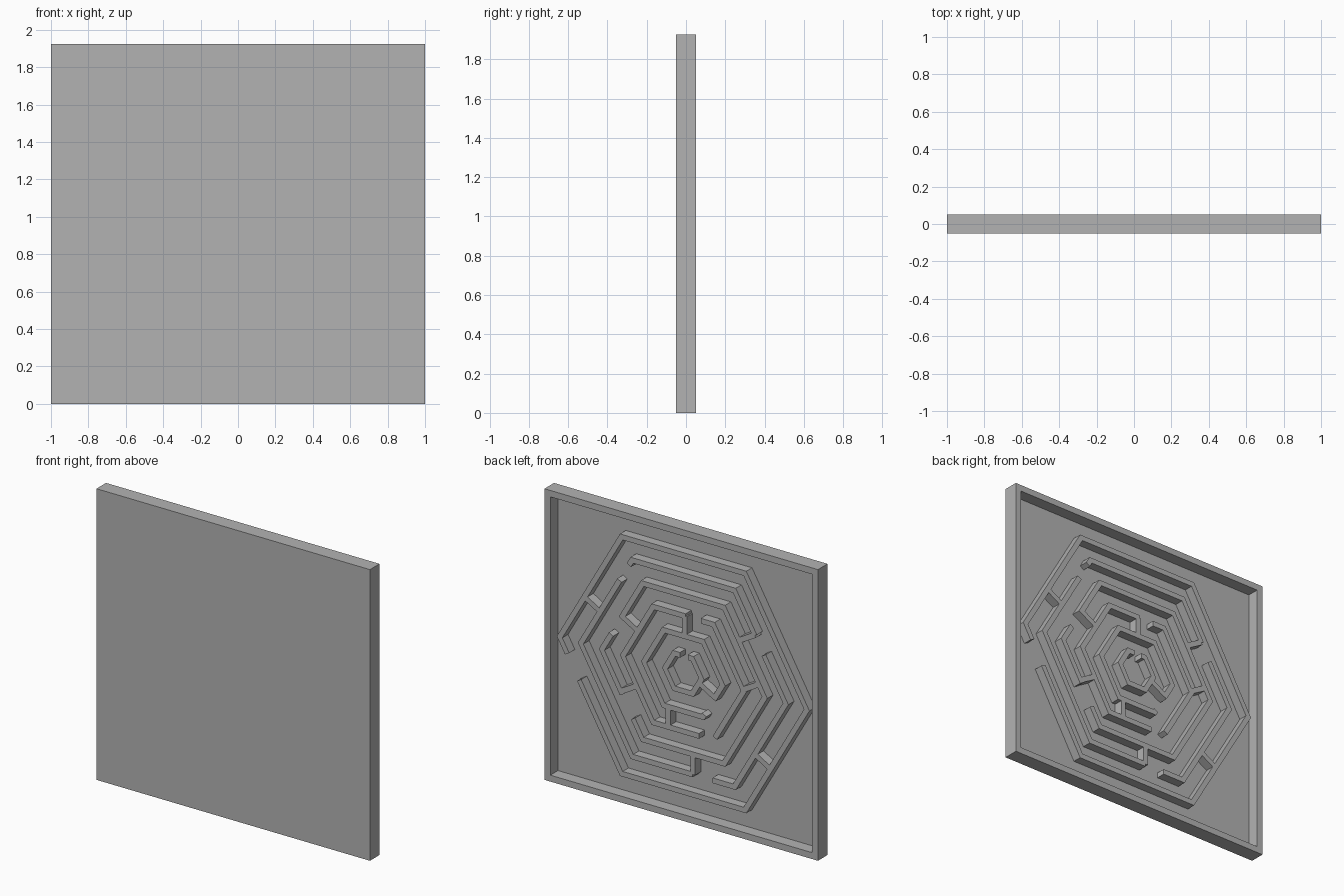
import bpy, bmesh
from math import cos, sin, pi, floor, ceil
from mathutils import Vector

if "Cube" in bpy.data.objects:
    bpy.data.objects.remove(bpy.data.objects["Cube"], do_unlink=True)

W, H, D = 2.0, 1.925, 0.10      # board size
RIM, FLOOR, TOP = 0.06, -0.03, 0.03
STEP, THICK = 0.154, 0.035      # ring spacing and wall thickness
CZ = H / 2
INSET = THICK / cos(pi / 6)     # wall thickness measured at a corner

grey = bpy.data.materials.new("grey_plastic")
grey.use_nodes = True
grey.diffuse_color = (0.45, 0.45, 0.45, 1)
grey.node_tree.nodes["Principled BSDF"].inputs["Base Color"].default_value = (0.45, 0.45, 0.45, 1)


def finish(bm, name):
    bmesh.ops.recalc_face_normals(bm, faces=bm.faces)
    mesh = bpy.data.meshes.new(name)
    bm.to_mesh(mesh)
    bm.free()
    mesh.materials.append(grey)
    obj = bpy.data.objects.new(name, mesh)
    bpy.context.collection.objects.link(obj)
    return obj


def wall(name, outline):
    """Extrude a flat (x, z) outline into a wall standing on the board floor."""
    bm = bmesh.new()
    face = bm.faces.new([bm.verts.new((p.x, FLOOR - 0.01, CZ + p.y)) for p in outline])
    up = bmesh.ops.extrude_face_region(bm, geom=[face])["geom"]
    bmesh.ops.translate(bm, vec=(0, TOP - FLOOR + 0.01, 0),
                        verts=[v for v in up if isinstance(v, bmesh.types.BMVert)])
    finish(bm, name)


def corner(k, r):
    return Vector((cos(k * pi / 3), sin(k * pi / 3))) * r


def on_side(side, f, r):
    return corner(side, r).lerp(corner(side + 1, r), f)


def arc(name, r, start, end):
    """Run of ring wall; whole numbers are hexagon corners."""
    s0, s1 = floor(start), ceil(end) - 1
    ri = r - INSET

    def square_end(side, t):
        f = 0.5 + (t - side - 0.5) * r / ri
        return on_side(side, min(1, max(0, f)), ri)

    corners = range(s0 + 1, s1 + 1)
    outer = [on_side(s0, start - s0, r)] + [corner(k, r) for k in corners] + [on_side(s1, end - s1, r)]
    inner = [square_end(s0, start)] + [corner(k, ri) for k in corners] + [square_end(s1, end)]
    wall(name, outer + inner[::-1])


def spoke(name, ring, side, offset):
    """Short wall square to a side, from the given ring to the next one inward."""
    a = (side + 0.5) * pi / 3
    n, t = Vector((cos(a), sin(a))), Vector((-sin(a), cos(a)))
    far = STEP * ring * cos(pi / 6) - THICK / 2
    near = STEP * (ring - 1) * cos(pi / 6) - THICK / 2
    h = THICK / 2
    wall(name, [n * d + t * (offset + e) for d, e in ((near, -h), (far, -h), (far, h), (near, h))])


# Board: a slab whose back is inset and sunk to leave a raised rim
bm = bmesh.new()
bmesh.ops.create_cube(bm, size=1)
for v in bm.verts:
    v.co = (v.co.x * W, v.co.y * D, v.co.z * H + CZ)
back = max(bm.faces, key=lambda f: f.calc_center_median().y)
bmesh.ops.inset_region(bm, faces=[back], thickness=RIM)
sunk = bmesh.ops.extrude_face_region(bm, geom=[back])["geom"]
bmesh.ops.translate(bm, vec=(0, FLOOR - D / 2, 0),
                    verts=[v for v in sunk if isinstance(v, bmesh.types.BMVert)])
if back.is_valid:
    bmesh.ops.delete(bm, geom=[back], context="FACES_ONLY")
finish(bm, "board_with_rim")

# Hexagonal ring walls with their gaps, innermost ring first
rings = {
    1: [(1.72, 7.35)],
    2: [(3.9, 9.45)],
    3: [(1.78, 3.93), (4.25, 7.54)],
    4: [(0.47, 5.24), (5.5, 6.24)],
    5: [(0.93, 2.4), (2.57, 4.22), (4.41, 6.75)],
    6: [(-0.13, 5.68)],
}
for ring, arcs in rings.items():
    for i, (start, end) in enumerate(arcs):
        arc(f"ring_{ring}_wall_{i + 1}", STEP * ring, start, end)

# Dividing walls: ring, side, offset along the side
spokes = [(6, 0, -0.09), (6, 3, 0.08), (5, 2, -0.08), (5, 4, -0.07),
          (4, 0, 0.0), (4, 5, 0.02), (4, 2, 0.21),
          (3, 1, 0.01), (3, 4, 0.11), (2, 3, -0.03)]
for i, (ring, side, offset) in enumerate(spokes):
    spoke(f"divider_{i + 1}", ring, side, offset)
